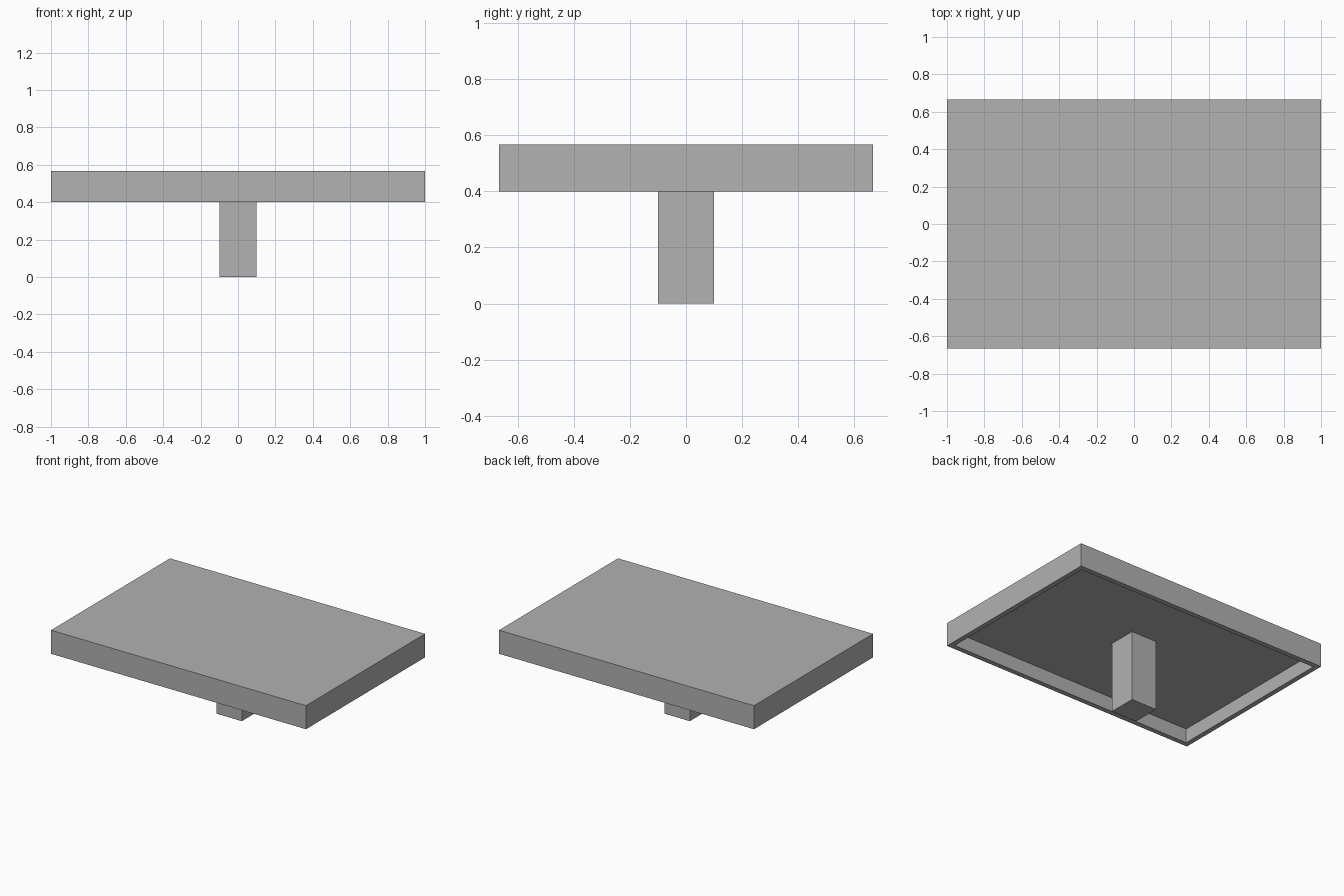
import bpy
import bmesh
from mathutils import Matrix, Vector

cube = bpy.data.objects.get("Cube")
if cube:
    bpy.data.objects.remove(cube, do_unlink=True)

GREY = (0.445, 0.445, 0.445, 1)
grey = bpy.data.materials.new("plain grey")
grey.use_nodes = True
grey.diffuse_color = GREY
grey.node_tree.nodes["Principled BSDF"].inputs["Base Color"].default_value = GREY

WIDTH, DEPTH = 2.0, 1.333
UNDERSIDE, TOP = 0.4, 0.567
RIM, RECESS = 0.05, 0.1


def box(name, width, depth, bottom, top, edit=None):
    """Flat-shaded box centred on the z axis, optionally edited before saving."""
    bm = bmesh.new()
    size = Matrix.Diagonal((width, depth, top - bottom, 1))
    place = Matrix.Translation((0, 0, (bottom + top) / 2))
    bmesh.ops.create_cube(bm, size=1, matrix=place @ size)
    if edit:
        edit(bm)
    mesh = bpy.data.meshes.new(name)
    bm.to_mesh(mesh)
    bm.free()
    mesh.materials.append(grey)
    obj = bpy.data.objects.new(name, mesh)
    bpy.context.collection.objects.link(obj)
    return obj


def hollow_underside(bm):
    """Inset the bottom face to leave a rim, then push it up into the slab."""
    bm.normal_update()
    base = min(bm.faces, key=lambda f: f.normal.z)
    bmesh.ops.inset_region(bm, faces=[base], thickness=RIM)
    pushed = bmesh.ops.extrude_face_region(bm, geom=[base])["geom"]
    verts = [g for g in pushed if isinstance(g, bmesh.types.BMVert)]
    bmesh.ops.translate(bm, verts=verts, vec=Vector((0, 0, RECESS)))
    if base.is_valid:
        bmesh.ops.delete(bm, geom=[base], context="FACES_ONLY")
    bmesh.ops.recalc_face_normals(bm, faces=bm.faces[:])


# Hollow tabletop slab and the square post that meets its inner ceiling
box("tabletop", WIDTH, DEPTH, UNDERSIDE, TOP, hollow_underside)
box("centre_post", 0.2, 0.2, 0, UNDERSIDE + RECESS)
